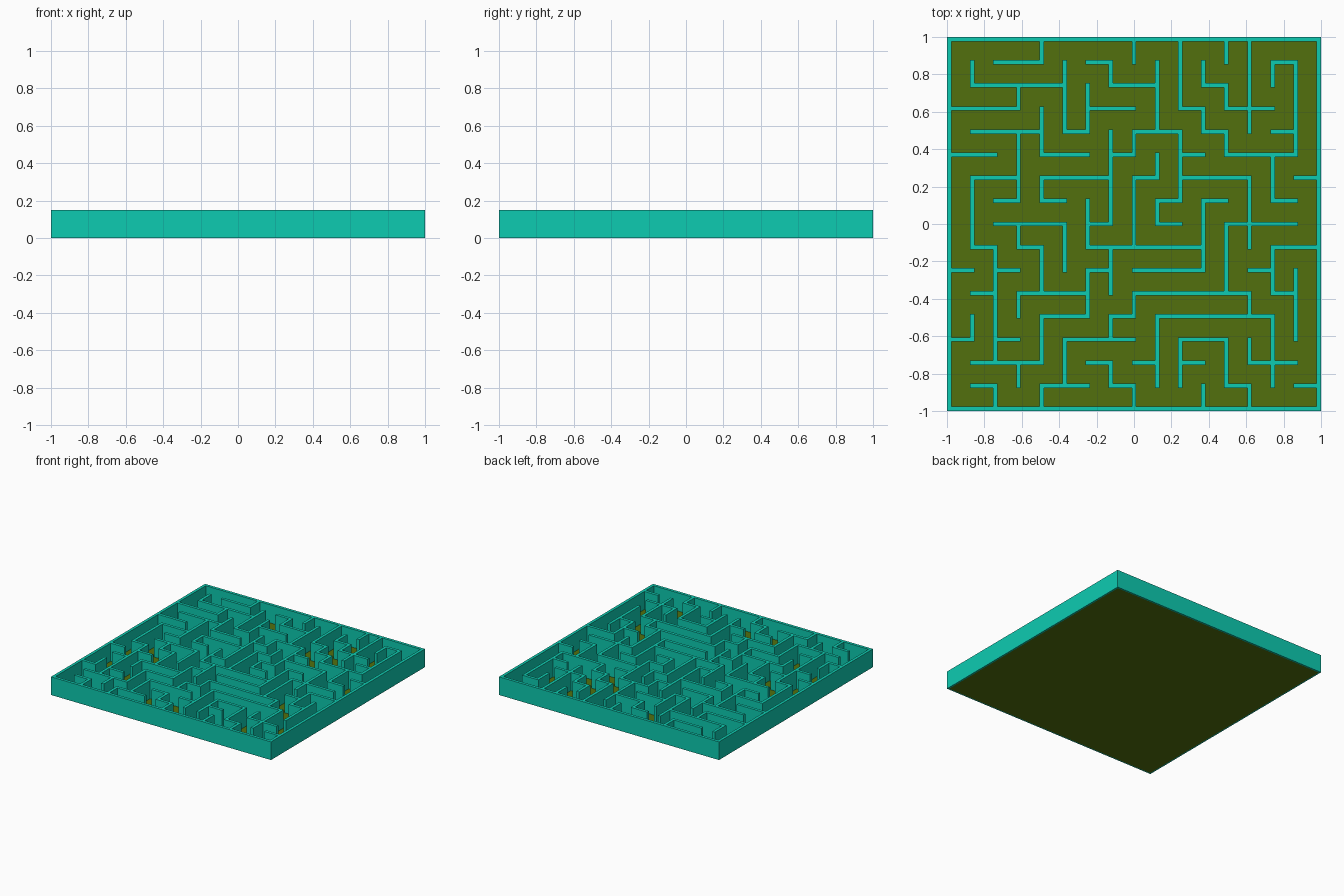
import bpy, bmesh

if "Cube" in bpy.data.objects:
    bpy.data.objects.remove(bpy.data.objects["Cube"])

N = 16                 # cells per side
T = 0.024              # wall thickness
H = 0.15               # wall height
PITCH = (2 - T) / N

# Wall runs as (start, end) line numbers, one row per inner grid line
# vertical lines left to right (runs counted from the back edge)
VERTICAL = [
    [(1, 2), (6, 9), (12, 13)],
    [(9, 14), (15, 16)],
    [(2, 3), (4, 7), (8, 9), (11, 12), (14, 15)],
    [(0, 1), (3, 5), (6, 7), (9, 11), (12, 14), (15, 16)],
    [(1, 4), (8, 10), (13, 15)],
    [(2, 4), (7, 9), (10, 12)],
    [(1, 2), (4, 8), (9, 11), (12, 13), (14, 15)],
    [(0, 1), (4, 5), (6, 9), (11, 12), (15, 16)],
    [(1, 4), (5, 6), (7, 8), (12, 15)],
    [(0, 3), (4, 7), (13, 15)],
    [(1, 2), (3, 4), (7, 10), (15, 16)],
    [(0, 1), (2, 3), (4, 5), (8, 11), (13, 15)],
    [(0, 4), (6, 9), (11, 12), (13, 14), (15, 16)],
    [(1, 2), (5, 7), (9, 11), (12, 15)],
    [(1, 5), (10, 13)],
]
# horizontal lines back to front (runs counted from the left edge)
HORIZONTAL = [
    [(2, 4), (6, 7), (14, 15)],
    [(1, 5), (7, 9), (11, 12)],
    [(0, 3), (6, 8), (10, 11), (12, 14)],
    [(1, 4), (5, 6), (8, 10), (11, 12), (14, 15)],
    [(0, 2), (4, 6), (7, 8), (10, 11), (12, 15)],
    [(1, 3), (4, 7), (8, 9), (10, 13), (15, 16)],
    [(2, 3), (4, 5), (9, 10), (11, 12), (14, 15)],
    [(2, 5), (6, 7), (9, 10), (12, 15)],
    [(1, 2), (3, 4), (6, 11), (14, 16)],
    [(0, 1), (2, 3), (6, 7), (8, 11), (13, 14)],
    [(1, 2), (3, 6), (8, 13), (14, 15)],
    [(4, 6), (7, 8), (9, 14)],
    [(0, 1), (2, 3), (5, 8), (10, 12)],
    [(1, 4), (6, 7), (8, 9), (10, 11), (13, 15)],
    [(1, 2), (4, 6), (7, 8), (12, 13), (15, 16)],
]


def material(name, color):
    m = bpy.data.materials.new(name)
    m.diffuse_color = (*color, 1)
    m.use_nodes = True
    m.node_tree.nodes["Principled BSDF"].inputs["Base Color"].default_value = m.diffuse_color
    return m


def add_object(name, bm, mat):
    me = bpy.data.meshes.new(name)
    bm.to_mesh(me)
    bm.free()
    me.materials.append(mat)
    ob = bpy.data.objects.new(name, me)
    bpy.context.collection.objects.link(ob)


def tiles(lines):
    for line, row in enumerate(lines, 1):
        for a, b in row:
            for k in range(2 * a, 2 * b + 1):
                yield 2 * line, k


# Solid tiles on a grid of alternating wall-wide and corridor-wide strips
M = 2 * N
solid = {(a, b) for a in range(M + 1) for b in range(M + 1) if a in (0, M) or b in (0, M)}
solid |= {(i, k) for i, k in tiles(VERTICAL)}
solid |= {(k, j) for j, k in tiles(HORIZONTAL)}


def edge_pos(k):
    return -1 + (k // 2) * PITCH + (T if k % 2 else 0)


# Maze walls: one joined footprint, extruded upward
bm = bmesh.new()
verts = {}


def vert(a, b):
    if (a, b) not in verts:
        verts[a, b] = bm.verts.new((edge_pos(a), -edge_pos(b), 0.001))
    return verts[a, b]


for a, b in sorted(solid):
    bm.faces.new([vert(a, b), vert(a + 1, b), vert(a + 1, b + 1), vert(a, b + 1)])
up = bmesh.ops.extrude_face_region(bm, geom=bm.faces[:], use_keep_orig=True)
for v in up["geom"]:
    if isinstance(v, bmesh.types.BMVert):
        v.co.z = H
bmesh.ops.recalc_face_normals(bm, faces=bm.faces[:])
add_object("maze_walls", bm, material("teal", (0.004, 0.6, 0.44)))

# Floor sheet, reaching the middle of the outer wall
bm = bmesh.new()
bmesh.ops.create_grid(bm, x_segments=1, y_segments=1, size=1 - T / 2)
add_object("maze_floor", bm, material("olive", (0.084, 0.162, 0.004)))
